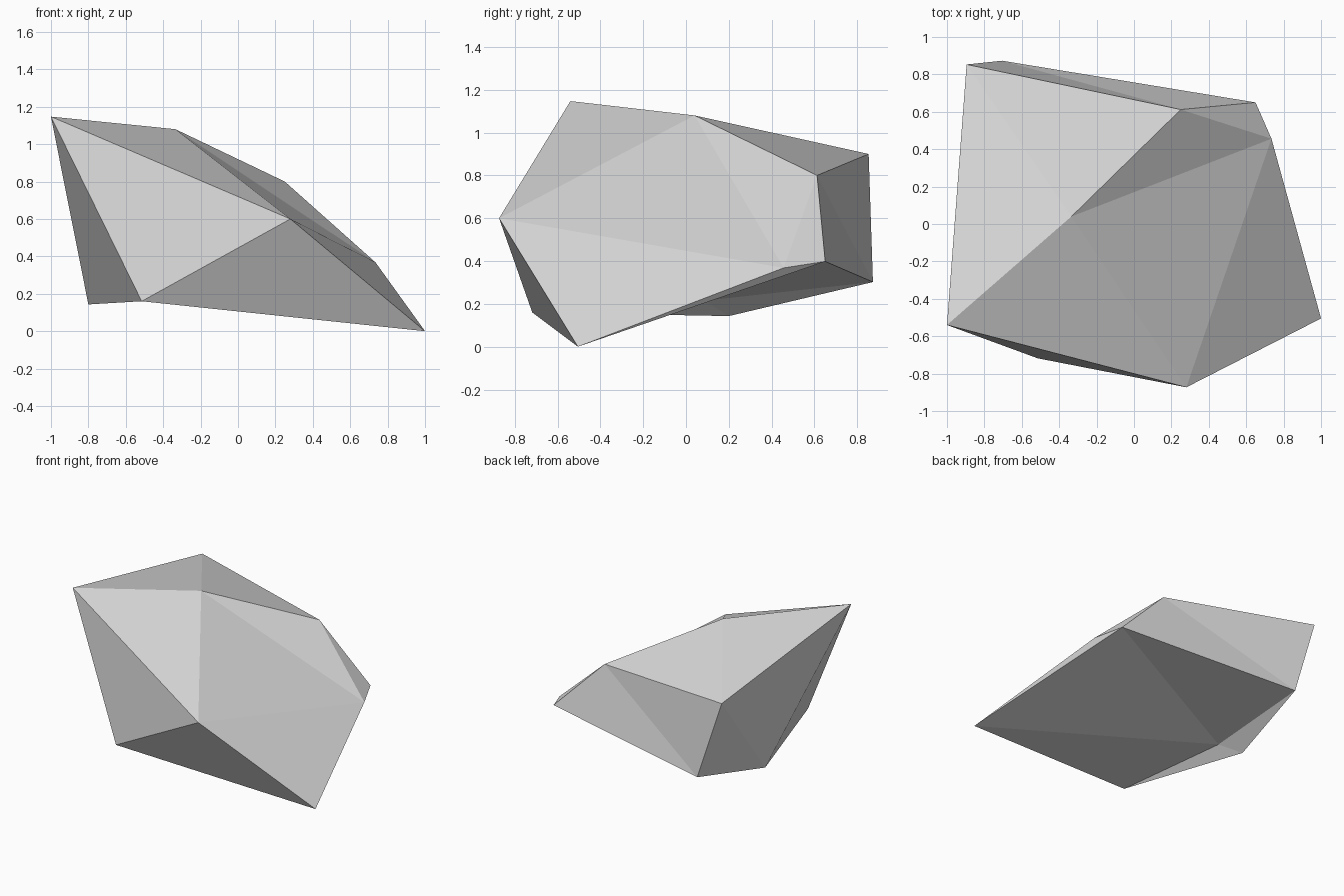
import bpy
import bmesh

cube = bpy.data.objects.get("Cube")
if cube:
    bpy.data.objects.remove(cube, do_unlink=True)


def make_material(name, color):
    mat = bpy.data.materials.new(name)
    mat.use_nodes = True
    mat.diffuse_color = color
    mat.node_tree.nodes["Principled BSDF"].inputs["Base Color"].default_value = color
    return mat


# Corners of the faceted boulder
corners = {
    "peak": (-1.0, -0.54, 1.147),
    "crown": (-0.335, 0.04, 1.08),
    "shoulder": (0.25, 0.612, 0.80),
    "rear_hip": (0.65, 0.65, 0.398),
    "side_hip": (0.735, 0.456, 0.368),
    "toe": (1.0, -0.505, 0.0),
    "brow": (0.28, -0.873, 0.60),
    "chin": (-0.515, -0.718, 0.16),
    "back_top": (-0.895, 0.853, 0.90),
    "back_low": (-0.705, 0.873, 0.302),
    "heel": (-0.80, 0.20, 0.143),
    "hollow": (-0.68, 0.087, 0.215),
}

facets = [
    # upper side
    "peak crown back_top", "crown shoulder back_top",
    "peak brow crown", "crown brow side_hip", "crown side_hip shoulder",
    # sloping end
    "shoulder side_hip rear_hip", "side_hip toe rear_hip", "side_hip brow toe",
    # front
    "peak chin brow", "chin toe brow",
    # steep end
    "peak back_top heel", "back_top back_low heel", "peak heel chin",
    # back
    "shoulder rear_hip back_low", "shoulder back_low back_top",
    # dented underside
    "toe hollow rear_hip", "rear_hip hollow back_low", "toe chin hollow",
    "back_low hollow heel", "heel hollow chin",
]

bm = bmesh.new()
verts = {name: bm.verts.new(co) for name, co in corners.items()}
for facet in facets:
    bm.faces.new([verts[name] for name in facet.split()])
bmesh.ops.recalc_face_normals(bm, faces=bm.faces)

mesh = bpy.data.meshes.new("boulder")
bm.to_mesh(mesh)
bm.free()
mesh.materials.append(make_material("stone grey", (0.7, 0.7, 0.7, 1.0)))
boulder = bpy.data.objects.new("boulder", mesh)
bpy.context.collection.objects.link(boulder)
